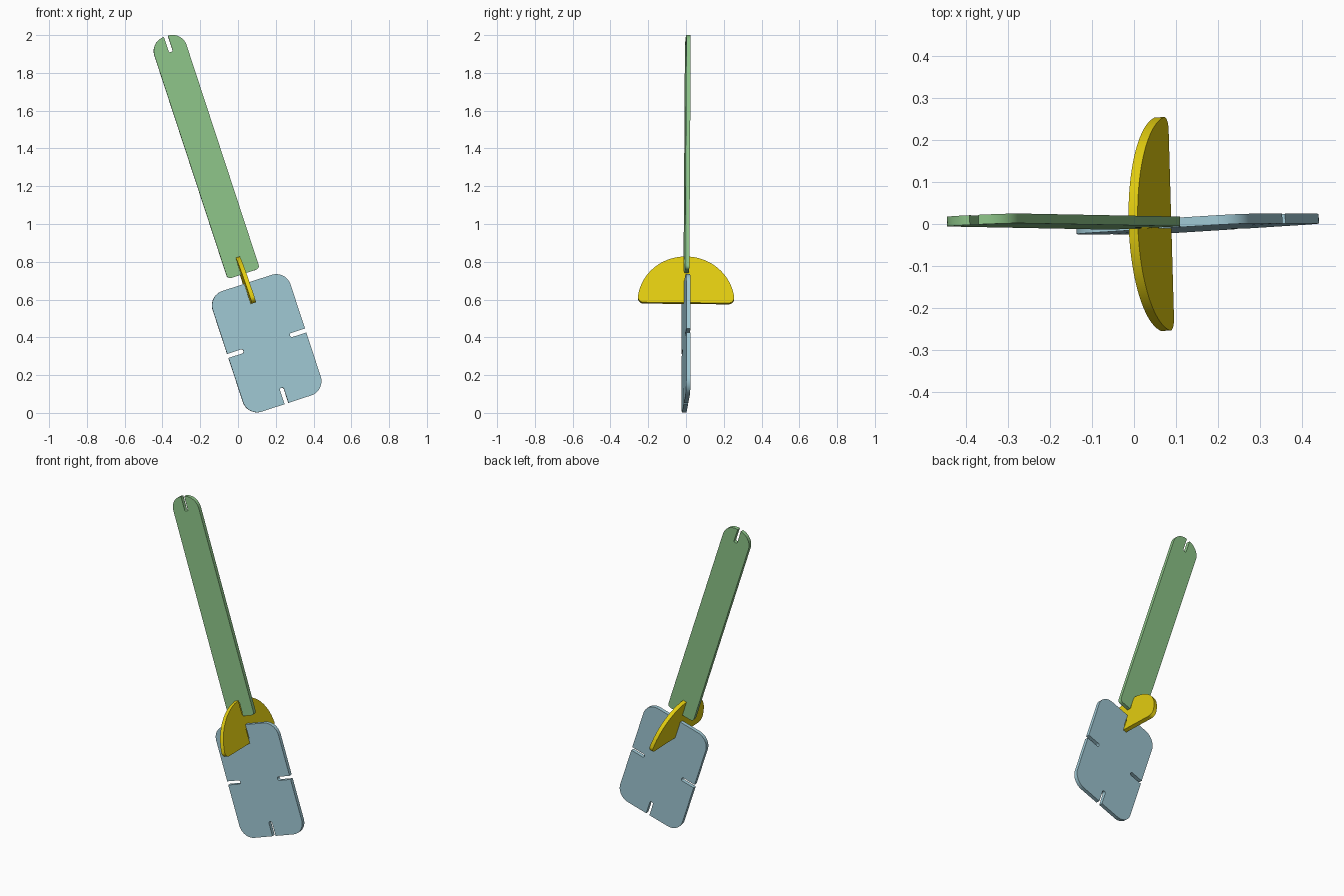
import bpy, bmesh, math
from mathutils import Vector

if "Cube" in bpy.data.objects:
    bpy.data.objects.remove(bpy.data.objects["Cube"])

TILT = math.radians(18.15)
V = Vector((math.cos(TILT), 0, math.sin(TILT)))    # across the leaning toy
U = Vector((-math.sin(TILT), 0, math.cos(TILT)))   # along the leaning toy
Y = Vector((0, 1, 0))
T = 0.023        # sheet thickness
SW = 0.011       # slot half width
SD = 0.087       # slot depth
AXIS = 0.257     # centre line, measured along V


def fillet(corners):
    """Round each (x, y, radius) corner of a closed outline."""
    out, n = [], len(corners)
    for i, (x, y, r) in enumerate(corners):
        p = Vector((x, y))
        if r == 0:
            out.append(p)
            continue
        a = (Vector(corners[i - 1][:2]) - p).normalized()
        b = (Vector(corners[(i + 1) % n][:2]) - p).normalized()
        half = a.angle(b) / 2
        c = p + (a + b).normalized() * (r / math.sin(half))
        s = p + a * (r / math.tan(half)) - c
        e = p + b * (r / math.tan(half)) - c
        steps = 12 if r > 0.03 else 5
        ang = s.angle_signed(e)   # clockwise positive
        for k in range(steps + 1):
            t = -ang * k / steps
            out.append(c + Vector((s.x * math.cos(t) - s.y * math.sin(t),
                                   s.x * math.sin(t) + s.y * math.cos(t))))
    return out


def slot(x, y, dx, dy, r=0.009):
    """Slot entering at (x, y) in direction (dx, dy), for a counter-clockwise outline."""
    m, d = Vector((x, y)), Vector((dx, dy))
    w = Vector((dy, -dx)) * -SW
    e = m + d * SD
    return [(*(m + w), 0), (*(e + w), r), (*(e - w), r), (*(m - w), 0)]


def sheet(name, outline, origin, ax, ay, color):
    """Extrude a flat outline evenly about its plane."""
    bm = bmesh.new()
    nrm = ax.cross(ay).normalized()
    face = bm.faces.new([bm.verts.new(origin + ax * p.x + ay * p.y - nrm * T / 2)
                         for p in outline])
    ext = bmesh.ops.extrude_face_region(bm, geom=[face], use_keep_orig=True)
    bmesh.ops.translate(bm, vec=nrm * T,
                        verts=[g for g in ext["geom"] if isinstance(g, bmesh.types.BMVert)])
    bmesh.ops.recalc_face_normals(bm, faces=bm.faces)
    me = bpy.data.meshes.new(name)
    bm.to_mesh(me)
    bm.free()
    ob = bpy.data.objects.new(name, me)
    bpy.context.collection.objects.link(ob)
    mat = bpy.data.materials.new(name + "_color")
    mat.diffuse_color = (*color, 1)
    mat.use_nodes = True
    mat.node_tree.nodes["Principled BSDF"].inputs["Base Color"].default_value = mat.diffuse_color
    me.materials.append(mat)
    bpy.ops.object.select_all(action='DESELECT')
    ob.select_set(True)
    bpy.context.view_layer.objects.active = ob
    bpy.ops.object.shade_smooth_by_angle(angle=math.radians(30))


def turned(a):
    """Across and depth axes turned by a about the long axis."""
    return V * math.cos(a) + Y * math.sin(a), Y * math.cos(a) - V * math.sin(a)


# blue rounded panel, one slot in the middle of each side
w, h, r = 0.217, 0.336, 0.08
panel = fillet([(-w, -h, r), *slot(0, -h, 0, 1), (w, -h, r), *slot(w, 0, -1, 0),
                (w, h, r), *slot(0, h, 0, -1), (-w, h, r), *slot(-w, 0, 1, 0)])
sheet("blue_panel", panel, V * (AXIS + 0.002) + U * 0.303, turned(0.06)[0], U,
      (0.35, 0.58, 0.66))

# green long strip, slots in both ends
w, h = 0.0895, 0.6615
strip = fillet([(-w, -h, 0.02), *slot(0, -h, 0, 1), (w, -h, 0.02),
                (w, h, 0.078), *slot(0, h, 0, -1, 0.006), (-w, h, 0.078)])
sheet("green_strip", strip, V * (AXIS + 0.001) + U * 1.3515 + Y * 0.006,
      turned(0.045)[0], (U + Y * 0.006).normalized(), (0.27, 0.56, 0.25))

# yellow half-disc connector with softened lower corners
R, f = 0.257, 0.03
cx = math.sqrt((R - f) ** 2 - f ** 2)
th = math.atan2(f, cx)
corner = [(cx + f * math.cos(t), f + f * math.sin(t), 0)
          for t in [-math.pi / 2 + (math.pi / 2 + th) * k / 8 for k in range(9)]]
rise = [(R * math.cos(t), R * math.sin(t), 0)
        for t in [th + (math.pi / 2 - th - 0.05) * k / 20 for k in range(1, 21)]]
side = corner + rise
disc = fillet(slot(0, 0, 0, 1, 0.006) + side + slot(0, R, 0, -1, 0.006)
              + [(-x, y, q) for x, y, q in reversed(side)])
sheet("yellow_connector", disc, V * 0.255 + U * 0.527, turned(0.03)[1], U,
      (0.75, 0.6, 0.005))
